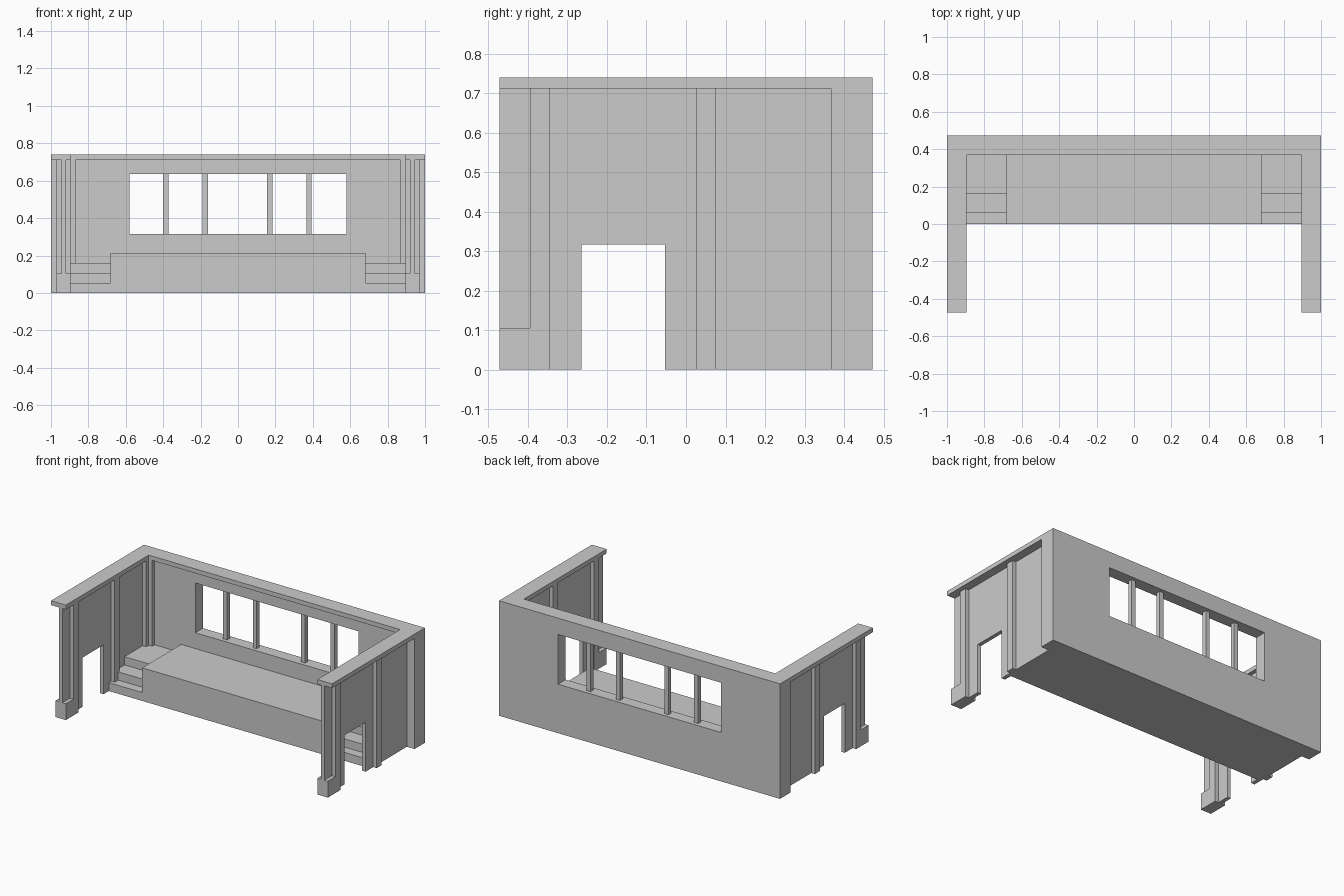
import bpy, bmesh
from mathutils import Vector

if "Cube" in bpy.data.objects:
    bpy.data.objects.remove(bpy.data.objects["Cube"])

X, Y, Z = Vector((1, 0, 0)), Vector((0, 1, 0)), Vector((0, 0, 1))
HY = 0.472          # half depth
TOP = 0.74          # overall height
CAP = 0.712         # underside of the coping
WALL_IN, WALL_OUT = 0.92, 0.945
POST_IN, POST_OUT = 0.895, 0.97
BACK_IN = 0.395     # inner face of the back wall


def prism(name, pts, faces, u, v, w, start, end):
    """Flat outline in the u/v plane, extruded along w."""
    bm = bmesh.new()
    vs = [bm.verts.new(u * a + v * b + w * start) for a, b in pts]
    fs = [bm.faces.new([vs[i] for i in f]) for f in faces]
    ext = bmesh.ops.extrude_face_region(bm, geom=fs, use_keep_orig=True)
    moved = [g for g in ext["geom"] if isinstance(g, bmesh.types.BMVert)]
    bmesh.ops.translate(bm, verts=moved, vec=w * (end - start))
    bmesh.ops.recalc_face_normals(bm, faces=bm.faces)
    me = bpy.data.meshes.new(name)
    bm.to_mesh(me)
    bm.free()
    ob = bpy.data.objects.new(name, me)
    bpy.context.collection.objects.link(ob)
    return ob


def outline(name, pts, u, v, w, start, end):
    return prism(name, pts, [range(len(pts))], u, v, w, start, end)


def box(name, x, y, z):
    pts = [(x[0], y[0]), (x[1], y[0]), (x[1], y[1]), (x[0], y[1])]
    return outline(name, pts, X, Y, Z, *z)


def mirrored(ob):
    ob.modifiers.new("mirror", 'MIRROR').use_clip = False
    return ob


# U-shaped coping along the wall tops
outline("coping", [(-1, -HY), (-POST_IN, -HY), (-POST_IN, 0.37), (POST_IN, 0.37),
                   (POST_IN, -HY), (1, -HY), (1, HY), (-1, HY)], X, Y, Z, CAP, TOP)

# Back wall with the wide window opening
a, b, s, t = 1.0, 0.58, 0.315, 0.635
prism("back_wall",
      [(-a, 0), (a, 0), (a, CAP), (-a, CAP), (-b, s), (b, s), (b, t), (-b, t)],
      [(0, 1, 5, 4), (1, 2, 6, 5), (2, 3, 7, 6), (3, 0, 4, 7)],
      X, Z, Y, BACK_IN, HY)

# Window bars
for i, cx in enumerate((-0.386, -0.175, 0.17, 0.38)):
    box(f"window_bar_{i + 1}", (cx - 0.014, cx + 0.014), (0.42, 0.448), (s, t))

# Side walls with doorways
mirrored(outline("side_wall",
                 [(-HY, 0), (-0.265, 0), (-0.265, 0.317), (-0.053, 0.317),
                  (-0.053, 0), (BACK_IN, 0), (BACK_IN, CAP), (-HY, CAP)],
                 Y, Z, X, WALL_IN, WALL_OUT))

# Front post: full-height pilaster with a low block at its foot
mirrored(outline("front_post",
                 [(-HY, 0), (-0.345, 0), (-0.345, CAP), (-0.395, CAP),
                  (-0.395, 0.105), (-HY, 0.105)],
                 Y, Z, X, POST_IN, POST_OUT))

# Middle pilaster and rear corner posts
mirrored(box("middle_pilaster", (POST_IN, POST_OUT), (0.025, 0.075), (0, CAP)))
mirrored(box("outer_corner_post", (WALL_IN, 1), (0.367, BACK_IN), (0, CAP)))
mirrored(outline("inner_corner_post",
                 [(POST_IN, 0.345), (WALL_IN, 0.345), (WALL_IN, BACK_IN),
                  (0.87, BACK_IN), (0.87, 0.37), (POST_IN, 0.37)],
                 X, Y, Z, 0, CAP))

# Raised platform and the steps at either end
box("platform", (-0.682, 0.682), (0, BACK_IN), (0, 0.213))
mirrored(outline("steps",
                 [(0, 0), (BACK_IN, 0), (BACK_IN, 0.16), (0.16, 0.16), (0.16, 0.107),
                  (0.06, 0.107), (0.06, 0.054), (0, 0.054)],
                 Y, Z, X, 0.682, WALL_IN))
